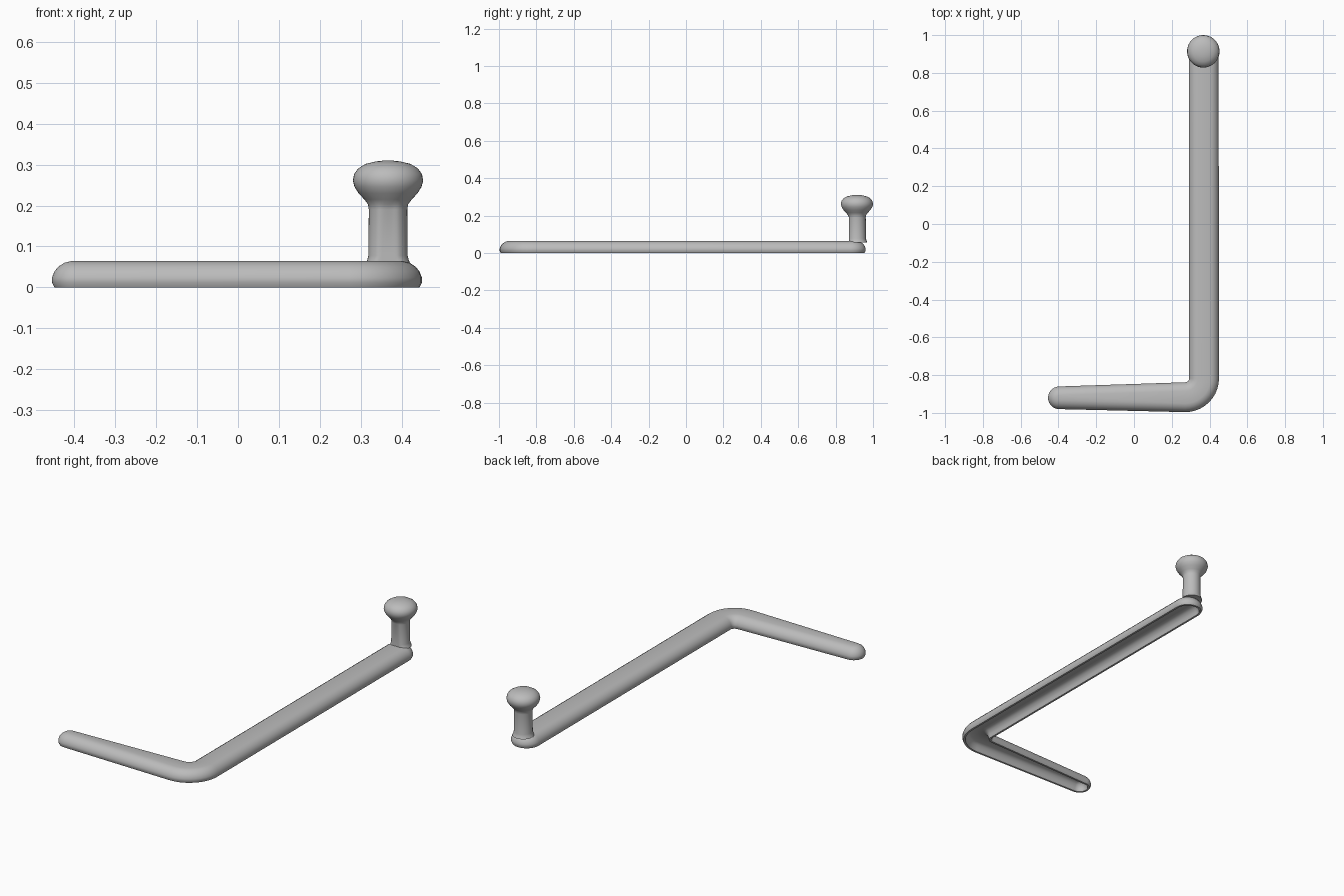
import bpy, bmesh
from math import sin, cos, pi, radians
from mathutils import Vector

cube = bpy.data.objects.get("Cube")
if cube:
    bpy.data.objects.remove(cube)

# Single matte grey
grey = bpy.data.materials.new("matte_grey")
grey.use_nodes = True
colour = (0.5, 0.5, 0.5, 1)
grey.diffuse_color = colour
grey.node_tree.nodes["Principled BSDF"].inputs["Base Color"].default_value = colour


def finish(name, bm, angle):
    bmesh.ops.remove_doubles(bm, verts=bm.verts, dist=0.0002)
    bmesh.ops.recalc_face_normals(bm, faces=bm.faces)
    mesh = bpy.data.meshes.new(name)
    bm.to_mesh(mesh)
    bm.free()
    mesh.materials.append(grey)
    obj = bpy.data.objects.new(name, mesh)
    bpy.context.collection.objects.link(obj)
    bpy.ops.object.select_all(action="DESELECT")
    obj.select_set(True)
    bpy.context.view_layer.objects.active = obj
    bpy.ops.object.shade_smooth_by_angle(angle=radians(angle))
    return obj


def skin(bm, rings, wrap):
    """Join neighbouring rings of points with quads."""
    rows = [[bm.verts.new(p) for p in ring] for ring in rings]
    pairs = list(zip(rows, rows[1:]))
    if wrap:
        pairs.append((rows[-1], rows[0]))
    for a, b in pairs:
        for i in range(len(a)):
            j = (i + 1) % len(a)
            bm.faces.new((a[i], a[j], b[j], b[i]))
    return rows


# L-shaped arm: spine stations are (centre, direction, half width, cap angle)
TIP, CORNER, END = Vector((-0.395, -0.92)), Vector((0.371, -0.917)), Vector((0.369, 0.882))
TIP_HALF, ARM_HALF, BEND, STEPS = 0.06, 0.079, 0.1, 10
along_x, along_y = Vector((1, 0)), Vector((0, 1))
stations = []
for k in range(STEPS + 1):
    stations.append((TIP, along_x, TIP_HALF, -pi / 2 * (1 - k / STEPS)))
pivot = CORNER + Vector((-BEND, BEND))
for k in range(STEPS + 1):
    a = pi / 2 * k / STEPS
    centre = pivot + BEND * Vector((sin(a), -cos(a)))
    stations.append((centre, Vector((cos(a), sin(a))), ARM_HALF, 0))
for k in range(STEPS + 1):
    stations.append((END, along_y, ARM_HALF, pi / 2 * k / STEPS))

# Half cross-section as (inset, height): hollow underside, rim, rounded top
half_section = [(0.042, 0.046), (0.027, 0.036), (0.02, 0.018), (0.017, 0), (0.006, 0),
                (0, 0.012), (0, 0.024), (0.006, 0.039), (0.016, 0.051), (0.03, 0.06), (0.046, 0.064)]


def cross_section(centre, direction, half, cap):
    normal = Vector((-direction.y, direction.x))
    ring = []
    for side, points in ((1, half_section), (-1, reversed(half_section))):
        for inset, z in points:
            r = half - inset
            p = centre + direction * r * sin(cap) + normal * side * r * cos(cap)
            ring.append((p.x, p.y, z))
    return ring


bm = bmesh.new()
skin(bm, [cross_section(*s) for s in stations], False)
finish("channel_arm", bm, 50)

# Knob: flat-fronted post flaring into a domed cap
POST = Vector((0.367, 0.914))
SIDES, FLAT = 40, 0.042
knob_profile = [(0.056, 0.055), (0.051, 0.066), (0.048, 0.078), (0.047, 0.19), (0.049, 0.203),
                (0.058, 0.215), (0.072, 0.23), (0.082, 0.246), (0.086, 0.261), (0.083, 0.277),
                (0.073, 0.291), (0.055, 0.302), (0.03, 0.308), (0.012, 0.31)]
rings = []
for r, z in knob_profile:
    ring = []
    for i in range(SIDES):
        a = 2 * pi * i / SIDES
        y = r * sin(a)
        if z < 0.2:
            y = max(y, -FLAT)
        ring.append((POST.x + r * cos(a), POST.y + y, z))
    rings.append(ring)
bm = bmesh.new()
rows = skin(bm, rings, False)
bm.faces.new(rows[0])
bm.faces.new(rows[-1])
finish("knob_post", bm, 50)
